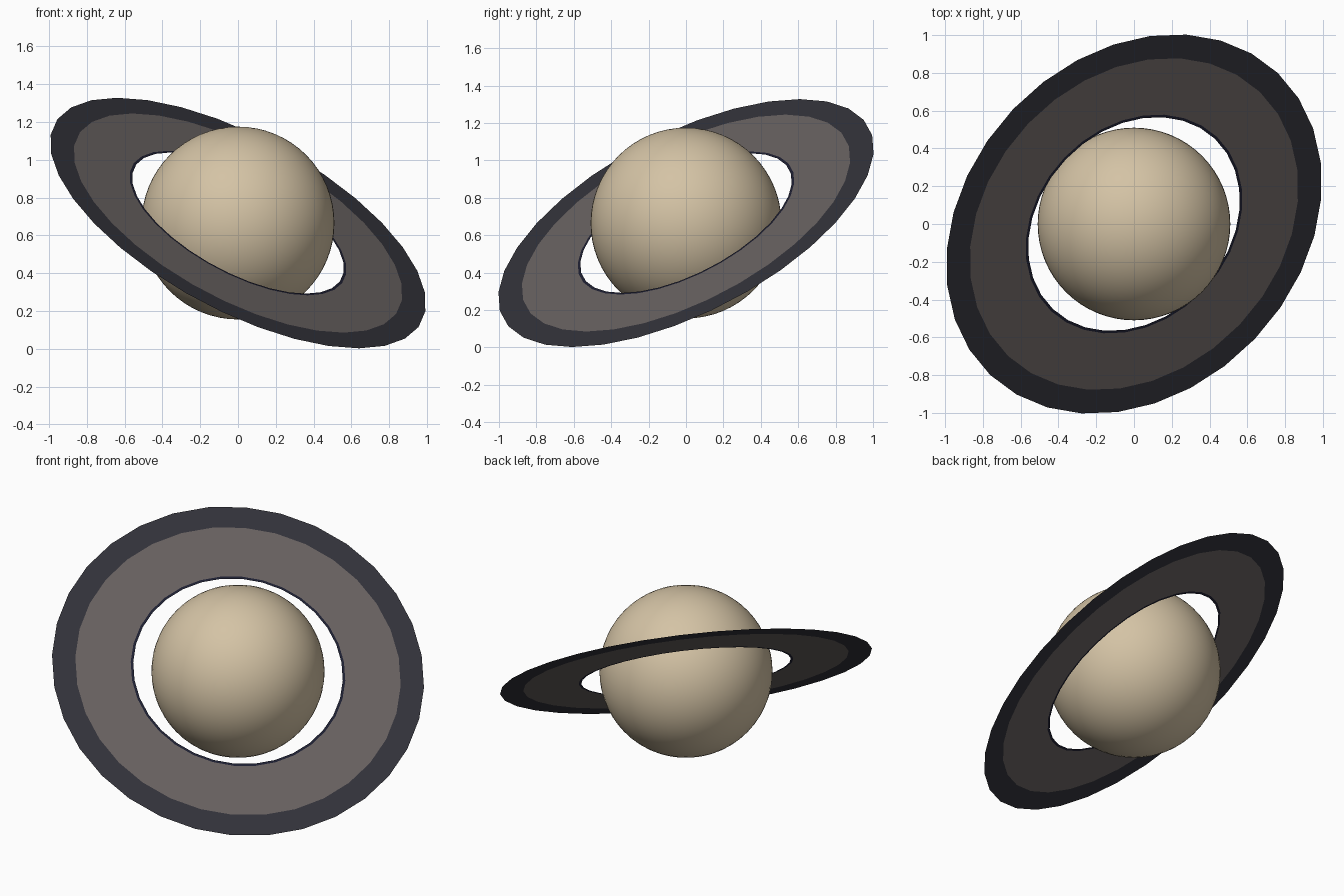
import bpy, bmesh, math
from mathutils import Vector

if "Cube" in bpy.data.objects:
    bpy.data.objects.remove(bpy.data.objects["Cube"])

CENTRE = Vector((0, 0, 0.665))
SIDES = 32


def material(name, rgb):
    m = bpy.data.materials.new(name)
    m.diffuse_color = (*rgb, 1)
    m.use_nodes = True
    m.node_tree.nodes["Principled BSDF"].inputs["Base Color"].default_value = m.diffuse_color
    return m


sand = material("pale_sand", (0.658, 0.546, 0.376))
grey = material("warm_grey", (0.138, 0.120, 0.117))
slate = material("dark_slate", (0.032, 0.032, 0.042))
navy = material("dark_navy", (0.013, 0.014, 0.032))

# Planet: smooth sphere
bpy.ops.mesh.primitive_uv_sphere_add(segments=64, ring_count=32, radius=0.51, location=CENTRE)
planet = bpy.context.object
planet.name = "planet"
planet.data.materials.append(sand)
bpy.ops.object.shade_smooth()

# Tilted ring plane: u points at one corner of the ring outline
normal = Vector((0.434, -0.415, 0.80)).normalized()
u = Vector((0.46, 0.974, 0.256))
u = (u - normal * u.dot(normal)).normalized()
v = normal.cross(u)


# Ring: one flat sheet of concentric bands, coloured band by band
def ring_sheet(name, radii, mats):
    bm = bmesh.new()
    loops = []
    for r in radii:
        angles = [2 * math.pi * i / SIDES for i in range(SIDES)]
        loops.append([bm.verts.new(r * (math.cos(a) * u + math.sin(a) * v)) for a in angles])
    for band, (inner, outer) in enumerate(zip(loops, loops[1:])):
        for i in range(SIDES):
            j = (i + 1) % SIDES
            face = bm.faces.new((inner[i], outer[i], outer[j], inner[j]))
            face.material_index = band
    mesh = bpy.data.meshes.new(name)
    bm.to_mesh(mesh)
    bm.free()
    for m in mats:
        mesh.materials.append(m)
    ob = bpy.data.objects.new(name, mesh)
    ob.location = CENTRE
    bpy.context.collection.objects.link(ob)


ring_sheet("planet_ring", (0.622, 0.637, 0.966, 1.104), (navy, grey, slate))
